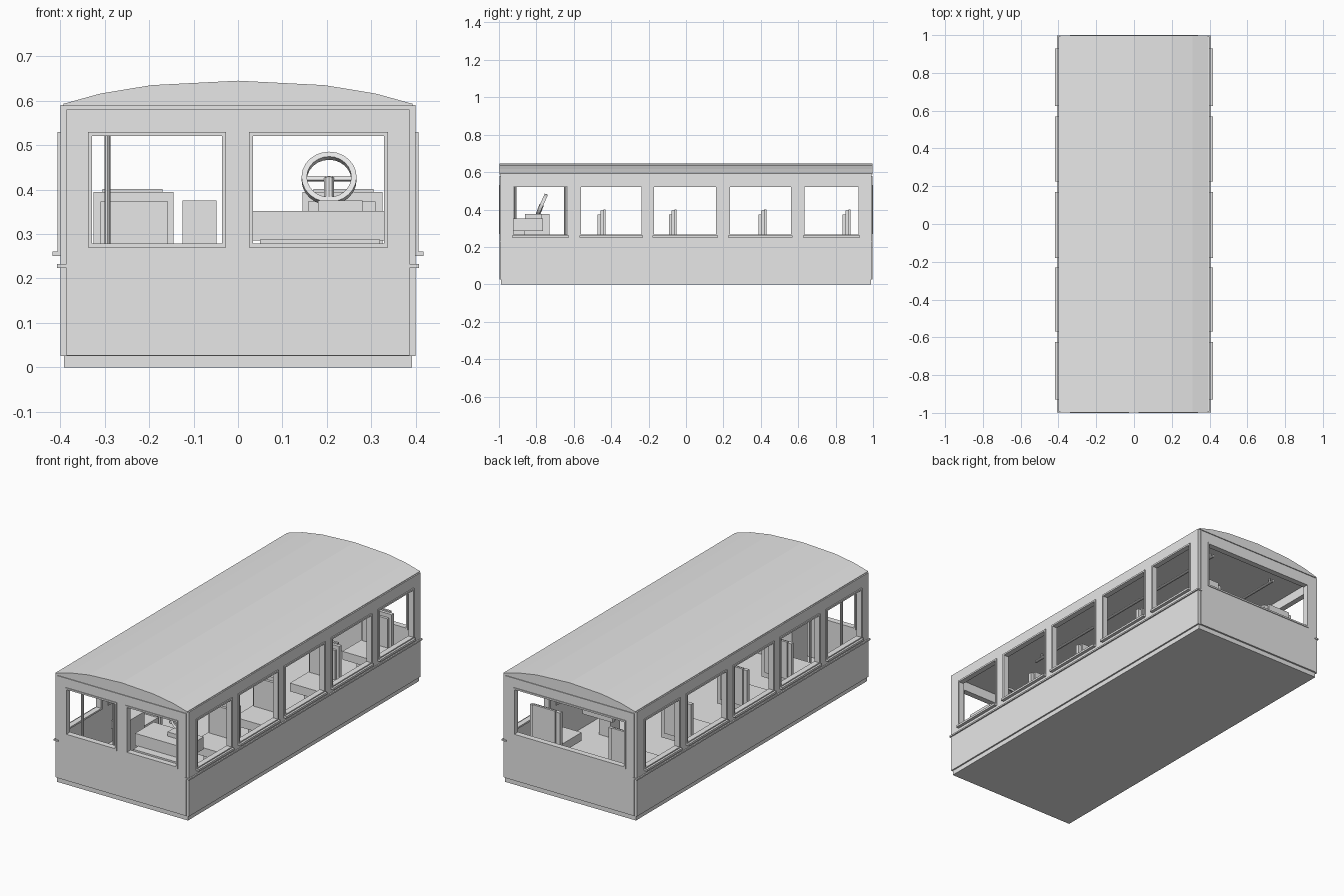
import bpy, bmesh, math
from mathutils import Matrix, Vector

cube = bpy.data.objects.get("Cube")
if cube:
    bpy.data.objects.remove(cube, do_unlink=True)

grey = bpy.data.materials.new("plain grey")
grey.use_nodes = True
grey.diffuse_color = (0.8, 0.8, 0.8, 1)
grey.node_tree.nodes["Principled BSDF"].inputs["Base Color"].default_value = (0.8, 0.8, 0.8, 1)


def make(name, bm):
    bmesh.ops.recalc_face_normals(bm, faces=bm.faces)
    mesh = bpy.data.meshes.new(name)
    bm.to_mesh(mesh)
    bm.free()
    mesh.materials.append(grey)
    ob = bpy.data.objects.new(name, mesh)
    bpy.context.collection.objects.link(ob)
    return ob


def add_box(bm, x, y, z):
    size = [b - a for a, b in (x, y, z)]
    mid = [(a + b) / 2 for a, b in (x, y, z)]
    bmesh.ops.create_cube(bm, size=1, matrix=Matrix.Translation(mid) @ Matrix.Diagonal((*size, 1)))


def boxes(name, *items):
    bm = bmesh.new()
    for item in items:
        add_box(bm, *item)
    return make(name, bm)


def rod(name, a, b, r, sides=10):
    a, b = Vector(a), Vector(b)
    bm = bmesh.new()
    turn = (b - a).to_track_quat('Z', 'Y').to_matrix().to_4x4()
    bmesh.ops.create_cone(bm, cap_ends=True, segments=sides, radius1=r, radius2=r,
                          depth=(b - a).length, matrix=Matrix.Translation((a + b) / 2) @ turn)
    return make(name, bm)


def cut(ob, cutters):
    for c in cutters:
        tool = boxes("cutter", c)
        tool.hide_render = True
        mod = ob.modifiers.new("cut", 'BOOLEAN')
        mod.operation, mod.solver, mod.object = 'DIFFERENCE', 'EXACT', tool
        old = ob.data
        graph = bpy.context.evaluated_depsgraph_get()
        ob.data = bpy.data.meshes.new_from_object(ob.evaluated_get(graph))
        ob.modifiers.clear()
        bpy.data.meshes.remove(old)
        bpy.data.objects.remove(tool, do_unlink=True)


def frame(name, axis, depth, u, z, w):
    # rectangular border of four bars, lying across the given axis
    bars = [((u[0], u[1]), (z[0], z[0] + w)), ((u[0], u[1]), (z[1] - w, z[1])),
            ((u[0], u[0] + w), (z[0] + w, z[1] - w)), ((u[1] - w, u[1]), (z[0] + w, z[1] - w))]
    return boxes(name, *[(depth, a, b) if axis == 'x' else (a, depth, b) for a, b in bars])


# Window openings
side_windows = [(-0.93, -0.625), (-0.57, -0.23), (-0.18, 0.17), (0.225, 0.57), (0.625, 0.93)]
front_windows = [(-0.338, -0.027), (0.025, 0.338)]
rear_window = (-0.338, 0.338)
low, high = 0.262, 0.528

# Hollow body with its window openings
body = boxes("body_shell", ((-0.4, 0.4), (-0.992, 0.992), (0.025, 0.59)))
front_cuts = [(u, (-1.1, -0.9), (0.27, high)) for u in front_windows]
rear_cuts = [(rear_window, (0.9, 1.1), (0.27, high))]
cut(body, [((-0.38, 0.38), (-0.972, 0.972), (0.05, 0.575))]
    + [((-0.5, 0.5), u, (low, high)) for u in side_windows] + front_cuts + rear_cuts)
boxes("base_skirt", ((-0.392, 0.392), (-0.988, 0.988), (0, 0.027)))

# End panels
front = boxes("front_panel", ((-0.386, 0.386), (-0.996, -0.991), (0.026, 0.58)))
cut(front, front_cuts)
rear = boxes("rear_panel", ((-0.386, 0.386), (0.991, 0.996), (0.026, 0.58)))
cut(rear, rear_cuts)

# Arched roof
bm = bmesh.new()
half = [(0.393, 0.588), (0.393, 0.593), (0.31, 0.616), (0.195, 0.635)]
outline = half + [(0, 0.645)] + [(-x, z) for x, z in reversed(half)]
face = bm.faces.new([bm.verts.new((x, -0.997, z)) for x, z in outline])
new = bmesh.ops.extrude_face_region(bm, geom=[face])["geom"]
bmesh.ops.translate(bm, vec=(0, 1.994, 0), verts=[v for v in new if isinstance(v, bmesh.types.BMVert)])
make("roof", bm)

# Window frames, sills and belt mouldings
for u in front_windows:
    frame("front_window_frame", 'y', (-1.0, -0.968), u, (0.27, 0.53), 0.009)
frame("rear_window_frame", 'y', (0.968, 1.0), rear_window, (0.27, 0.53), 0.009)
for s, side in ((1, "left"), (-1, "right")):
    for u in side_windows:
        frame(side + "_window_frame", 'x', sorted((s * 0.376, s * 0.406)), u, (0.258, 0.53), 0.009)
        boxes(side + "_window_sill", (sorted((s * 0.395, s * 0.417)), u, (0.25, 0.261)))
    boxes(side + "_belt_moulding", (sorted((s * 0.38, s * 0.407)), (-0.998, 0.998), (0.224, 0.232)))

# Passenger and driver seats
for s, side in ((1, "left"), (-1, "right")):
    for y in (-0.45, -0.07, 0.41, 0.86):
        def span(a, b):
            return sorted((s * a, s * b))
        boxes(side + "_seat",
              (span(0.15, 0.32), (y - 0.18, y - 0.015), (0.17, 0.215)),
              (span(0.158, 0.31), (y - 0.022, y - 0.008), (0.18, 0.373)),
              (span(0.145, 0.325), (y - 0.008, y + 0.012), (0.17, 0.394)),
              (span(0.17, 0.305), (y + 0.008, y + 0.02), (0.2, 0.401)))
        boxes(side + "_seat_pedestal", (span(0.2, 0.27), (y - 0.13, y - 0.05), (0.045, 0.172)))

# Dashboard and front console
boxes("dashboard", ((0.03, 0.33), (-0.925, -0.765), (0.285, 0.352)))
boxes("dashboard_support", ((0.05, 0.32), (-0.97, -0.86), (0.045, 0.288)))
boxes("instrument_plate", ((0.18, 0.28), (-0.86, -0.77), (0.35, 0.375)))
boxes("front_console", ((-0.125, -0.048), (-0.86, -0.73), (0.045, 0.375)))

# Steering wheel: a flat band tilted with its top toward the rear
bm = bmesh.new()
count = 24
rings = []
for r, d in ((0.062, -0.009), (0.062, 0.009), (0.05, 0.009), (0.05, -0.009)):
    rings.append([bm.verts.new((r * math.cos(i * math.tau / count), d, r * math.sin(i * math.tau / count)))
                  for i in range(count)])
for k in range(4):
    for i in range(count):
        j, n = (i + 1) % count, (k + 1) % 4
        bm.faces.new((rings[k][i], rings[k][j], rings[n][j], rings[n][i]))
add_box(bm, (-0.052, 0.052), (-0.004, 0.004), (-0.006, 0.004))
wheel = make("steering_wheel", bm)
wheel.location = (0.205, -0.772, 0.425)
wheel.rotation_euler.x = math.radians(-24)
rod("steering_column", (0.205, -0.8, 0.35), (0.205, -0.772, 0.425), 0.012)

# Grab poles beside the entrance
for y in (-0.912, -0.645):
    rod("grab_pole", (-0.294, y, 0.045), (-0.294, y, 0.59), 0.007)

# Ceiling handrails on short hangers
for x in (-0.2, 0.2):
    rod("ceiling_handrail", (x, -0.55, 0.552), (x, 0.88, 0.552), 0.007)
    for y in (-0.5, -0.05, 0.4, 0.85):
        rod("handrail_hanger", (x, y, 0.552), (x, y, 0.59), 0.005, 8)
